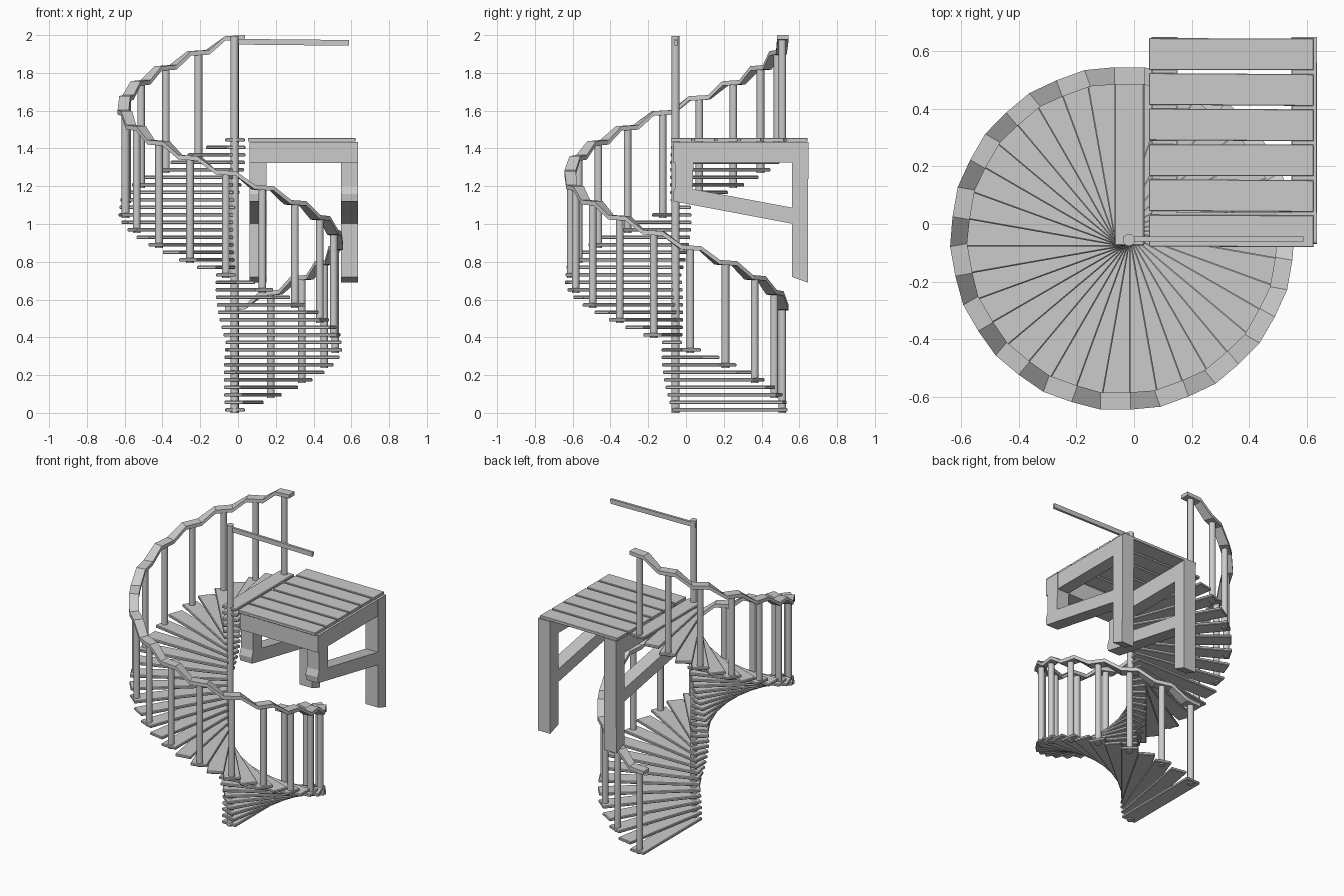
import bpy, bmesh, math, random
from mathutils import Vector, Matrix

if "Cube" in bpy.data.objects:
    bpy.data.objects.remove(bpy.data.objects["Cube"])

random.seed(4)
AX, AY = -0.04, -0.05          # spiral axis
N, RISE = 37, 0.0397           # treads, rise per tread
TURN = math.radians(10)


def finish(name, bm, bevel=0):
    bmesh.ops.recalc_face_normals(bm, faces=bm.faces)
    me = bpy.data.meshes.new(name)
    bm.to_mesh(me)
    bm.free()
    ob = bpy.data.objects.new(name, me)
    bpy.context.collection.objects.link(ob)
    if bevel:
        m = ob.modifiers.new("bevel", 'BEVEL')
        m.width, m.segments = bevel, 1
    return ob


def box(bm, lo, hi, mat=Matrix()):
    lo, hi = Vector(lo), Vector(hi)
    m = mat @ Matrix.Translation((lo + hi) / 2) @ Matrix.Diagonal((*(hi - lo), 1))
    bmesh.ops.create_cube(bm, size=1, matrix=m)


def rod(bm, x, y, z0, z1, r=0.02):
    n = len(bm.faces)
    ret = bmesh.ops.create_cone(bm, cap_ends=True, segments=16, radius1=r, radius2=r,
                                depth=z1 - z0,
                                matrix=Matrix.Translation((x, y, (z0 + z1) / 2)))
    for f in {f for v in ret['verts'] for f in v.link_faces}:
        f.smooth = len(f.verts) == 4


def prism_x(bm, prof, x0, x1):
    # yz outline extruded along x
    f = bm.faces.new([bm.verts.new((x0, y, z)) for y, z in prof])
    r = bmesh.ops.extrude_face_region(bm, geom=[f])
    vs = [g for g in r['geom'] if isinstance(g, bmesh.types.BMVert)]
    bmesh.ops.translate(bm, vec=(x1 - x0, 0, 0), verts=vs)


def frame(k):
    # local x = outward along tread, local y = sideways, turning clockwise upward
    return (Matrix.Translation((AX, AY, k * RISE)) @
            Matrix.Rotation(math.pi / 2 - k * TURN, 4, 'Z'))


# treads: overlapping planks fanned around the axis
bm = bmesh.new()
for k in range(N):
    box(bm, (-0.025, -0.076, 0.007), (0.588, 0.028, 0.025), frame(k))
finish("treads", bm, 0.004)

# balusters on every second tread
bm = bmesh.new()
for k in range(0, N, 2):
    p = frame(k) @ Vector((0.56, -0.024, 0))
    rod(bm, p.x, p.y, p.z, p.z + 0.55)
finish("balusters", bm)

# handrail: level pad over each baluster, sloped piece between
bm = bmesh.new()
prev = None
for k in range(0, N, 2):
    for side in (0.028, -0.076):
        z = 0.571 - 0.003 * (1 if side > 0 else -1) - 0.003
        ring = [bm.verts.new(frame(k) @ Vector((r, side, h)))
                for r, h in ((0.533, z - 0.024), (0.593, z - 0.024), (0.593, z), (0.533, z))]
        if prev:
            for i in range(4):
                j = (i + 1) % 4
                bm.faces.new((prev[i], prev[j], ring[j], ring[i]))
        else:
            bm.faces.new(ring)
        prev = ring
bm.faces.new(prev)
finish("handrail", bm)

# centre pole and landing bar
bm = bmesh.new()
rod(bm, -0.018, -0.055, 0.0, 1.995, 0.021)
finish("centre_pole", bm)
bm = bmesh.new()
box(bm, (-0.02, -0.008, -0.015), (0.605, 0.008, 0.015),
    Matrix.Translation((-0.018, -0.052, 1.965)) @ Matrix.Rotation(0.01, 4, 'Y'))
finish("landing_bar", bm)

# landing planks, slightly uneven
bm = bmesh.new()
for i in range(6):
    m = (Matrix.Translation((0.337, -0.024 + 0.1225 * i, 1.445)) @
         Matrix.Rotation(random.uniform(-0.008, 0.008), 4, 'Z'))
    box(bm, (-0.285, -0.055, -0.009), (0.285, 0.055, 0.01), m)
finish("landing_planks", bm, 0.002)

# landing frame: legs, stubs, braces and beams on both sides
legs, braces, beams = bmesh.new(), bmesh.new(), bmesh.new()
for x0, x1 in ((0.06, 0.15), (0.545, 0.634)):
    prism_x(legs, [(0.56, 0.72), (0.645, 0.69), (0.648, 1.435), (0.56, 1.435)], x0, x1)
    prism_x(braces, [(-0.055, 1.34), (-0.055, 1.2), (-0.07, 1.16), (-0.065, 1.12),
                     (0.57, 1.0), (0.57, 1.085), (0.035, 1.185), (0.04, 1.34)], x0, x1)
    box(beams, (x0 + 0.002, -0.06, 1.325), (x1 - 0.002, 0.6, 1.434))
box(beams, (0.06, -0.066, 1.323), (0.634, 0.04, 1.435))
finish("landing_legs", legs)
finish("landing_braces", braces)
finish("landing_beams", beams)
